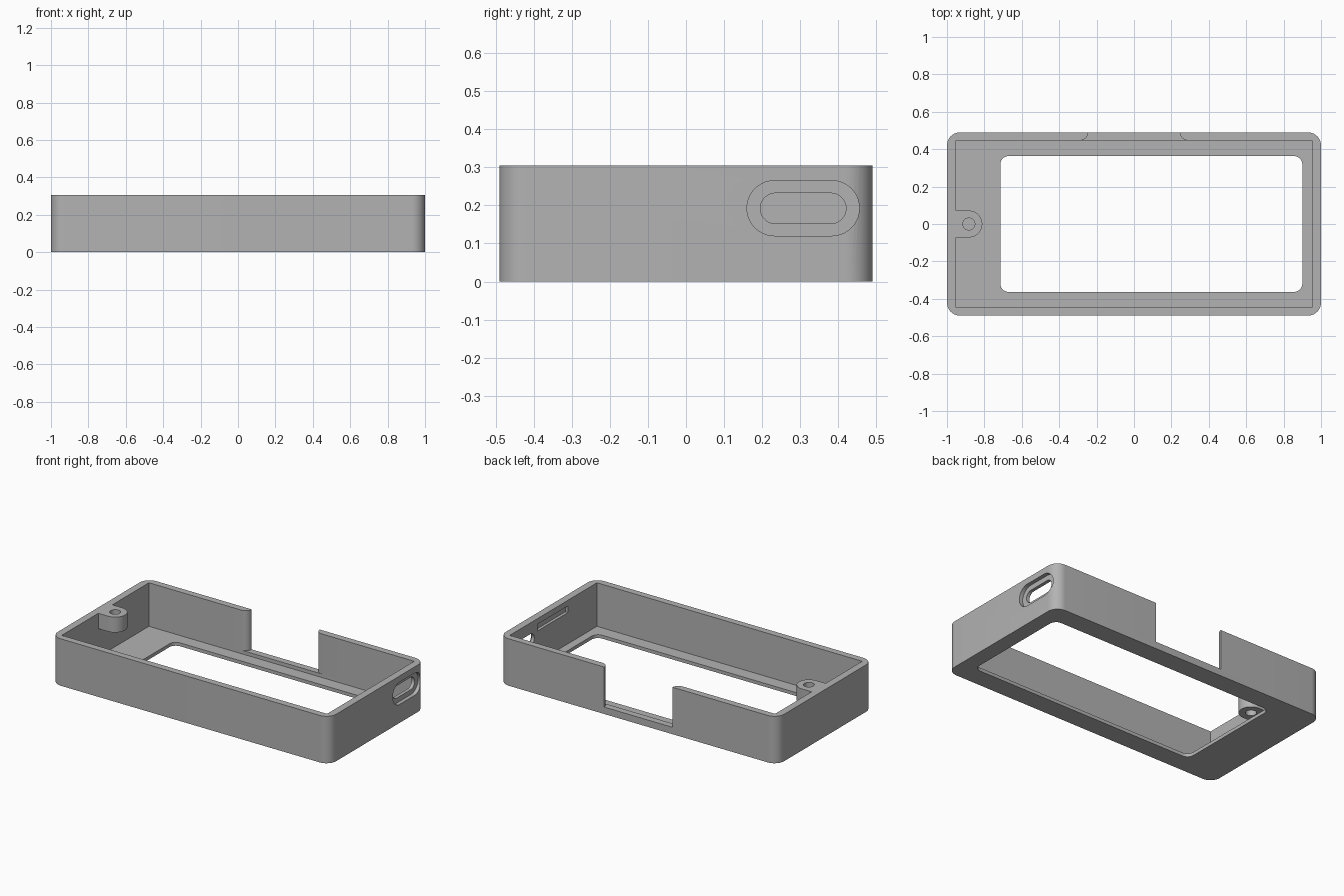
import bpy, bmesh, math
from mathutils import Vector

if "Cube" in bpy.data.objects:
    bpy.data.objects.remove(bpy.data.objects["Cube"])

HX, HY, H = 1.0, 0.49, 0.305      # outer half sizes and height
IX, IY = 0.953, 0.447             # cavity half sizes
FLOOR, SILL = 0.022, 0.045        # floor thickness, notch sill height


def rounded_rect(x0, x1, y0, y1, r, seg=10):
    """Outline of a rectangle with rounded corners, counter-clockwise."""
    pts = []
    corners = [(x1 - r, y1 - r), (x0 + r, y1 - r), (x0 + r, y0 + r), (x1 - r, y0 + r)]
    for q, (cx, cy) in enumerate(corners):
        for i in range(seg + 1):
            a = math.pi / 2 * (q + i / seg)
            p = (cx + r * math.cos(a), cy + r * math.sin(a))
            if not pts or math.dist(p, pts[-1]) > 1e-5:
                pts.append(p)
    if math.dist(pts[0], pts[-1]) < 1e-5:
        pts.pop()
    return pts


def prism(name, pts, lo, hi, axis='Z'):
    """Extrude an outline along z, or along x with the outline in (y, z)."""
    bm = bmesh.new()
    place = (lambda p: (p[0], p[1], lo)) if axis == 'Z' else (lambda p: (lo, p[0], p[1]))
    face = bm.faces.new([bm.verts.new(place(p)) for p in pts])
    ext = bmesh.ops.extrude_face_region(bm, geom=[face])
    step = Vector((0, 0, hi - lo)) if axis == 'Z' else Vector((hi - lo, 0, 0))
    bmesh.ops.translate(bm, vec=step, verts=[v for v in ext['geom'] if isinstance(v, bmesh.types.BMVert)])
    bmesh.ops.recalc_face_normals(bm, faces=bm.faces)
    mesh = bpy.data.meshes.new(name)
    bm.to_mesh(mesh)
    bm.free()
    ob = bpy.data.objects.new(name, mesh)
    bpy.context.collection.objects.link(ob)
    return ob


def box(x0, x1, y0, y1):
    return [(x0, y0), (x1, y0), (x1, y1), (x0, y1)]


def combine(target, tool, operation='DIFFERENCE'):
    mod = target.modifiers.new("bool", 'BOOLEAN')
    mod.operation, mod.object, mod.solver = operation, tool, 'EXACT'
    bpy.context.view_layer.objects.active = target
    bpy.ops.object.modifier_apply(modifier=mod.name)
    bpy.data.objects.remove(tool)


# Outer shell, hollowed from above, with a window in the floor
case = prism("case", rounded_rect(-HX, HX, -HY, HY, 0.07), 0, H)
combine(case, prism("cavity", box(-IX, IX, -IY, IY), FLOOR, H + 0.1))
combine(case, prism("floor_window", rounded_rect(-0.715, 0.9, -0.363, 0.363, 0.045), -0.1, 0.1))

# Notch in the back wall with rounded inner edges
r = 0.043
right = [(0.245, HY + 0.1)]
for i in range(9):
    a = math.pi / 2 * i / 8
    right.append((0.245 + r - r * math.cos(a), HY - r * math.sin(a)))
right.append((0.245 + r, 0.40))
notch = right + [(-x, y) for x, y in reversed(right)]
combine(case, prism("notch", notch, SILL, H + 0.1))

# Cable port in the right wall: shallow outer recess and through slot
combine(case, prism("port_recess", rounded_rect(0.16, 0.455, 0.12, 0.265, 0.0724), 0.975, 1.1, 'X'))
combine(case, prism("port_slot", rounded_rect(0.195, 0.42, 0.152, 0.232, 0.0399), 0.9, 1.1, 'X'))

# Latch groove on the inside of the right wall
combine(case, prism("latch_groove", box(-0.15, 0.165, 0.225, 0.268), 0.92, 0.972, 'X'))

# Screw boss on the left wall, flush with the rim
cx, br = -0.883, 0.072
outline = [(-0.975, br), (-0.975, -br)]
for i in range(25):
    a = -math.pi / 2 + math.pi * i / 24
    outline.append((cx + br * math.cos(a), br * math.sin(a)))
combine(case, prism("boss", outline, 0.205, H), 'UNION')
hole = [(cx + 0.032 * math.cos(math.tau * i / 32), 0.032 * math.sin(math.tau * i / 32)) for i in range(32)]
combine(case, prism("screw_hole", hole, 0.15, H + 0.1))

# Single grey colour and shading
grey = bpy.data.materials.new("grey plastic")
grey.diffuse_color = (0.45, 0.45, 0.45, 1)
grey.use_nodes = True
grey.node_tree.nodes["Principled BSDF"].inputs["Base Color"].default_value = grey.diffuse_color
case.data.materials.clear()
case.data.materials.append(grey)
for p in case.data.polygons:
    p.material_index = 0
bpy.ops.object.select_all(action='DESELECT')
case.select_set(True)
bpy.context.view_layer.objects.active = case
bpy.ops.object.shade_smooth_by_angle(angle=math.radians(30))
